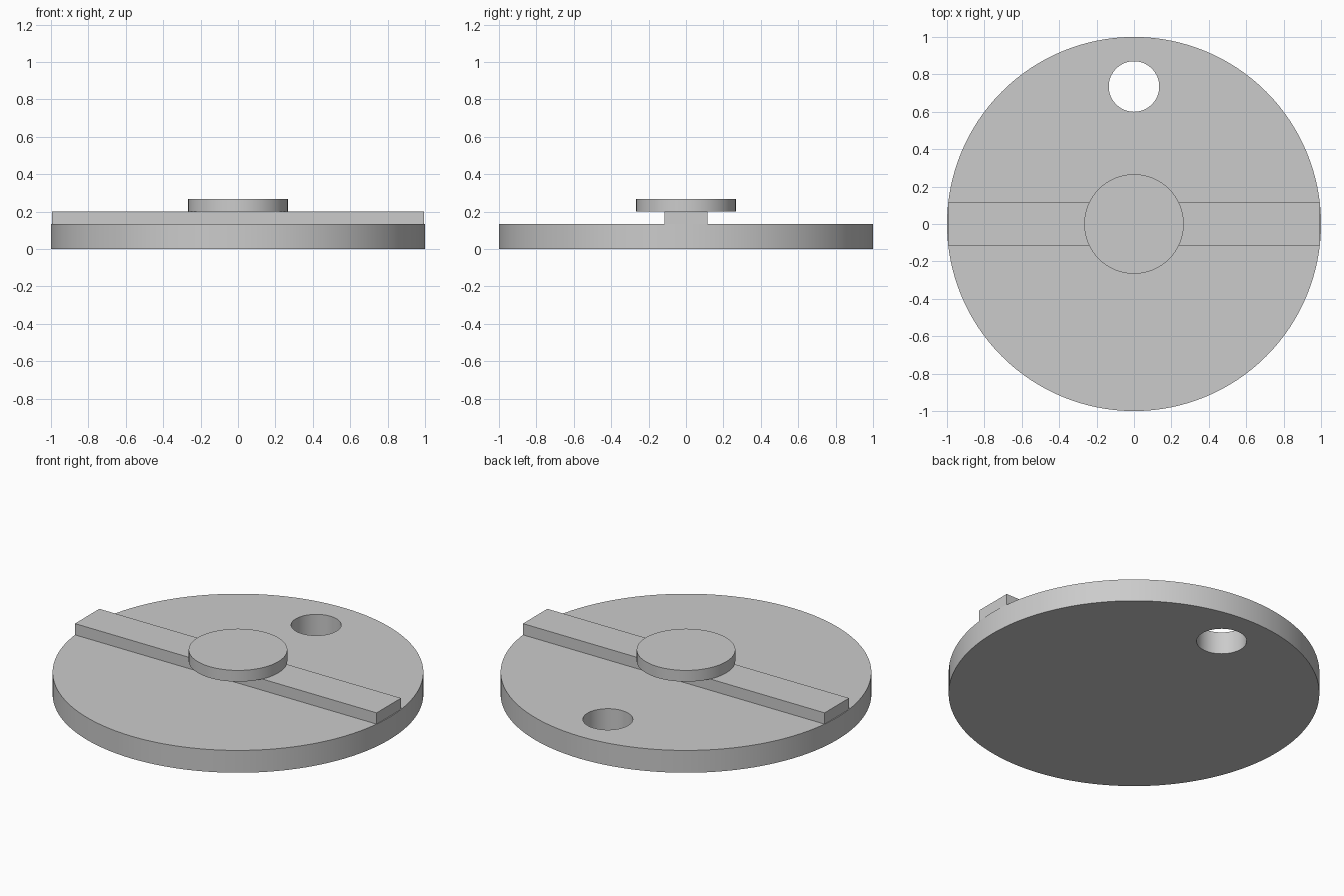
import bpy
import math

cube = bpy.data.objects.get("Cube")
if cube:
    bpy.data.objects.remove(cube, do_unlink=True)

# Single plain grey
grey = bpy.data.materials.new("plain_grey")
grey.use_nodes = True
colour = (0.6, 0.6, 0.6, 1)
grey.diffuse_color = colour
grey.node_tree.nodes["Principled BSDF"].inputs["Base Color"].default_value = colour

BASE_TOP, BAR_TOP, KNOB_TOP = 0.133, 0.2, 0.267
BAR_HALF_WIDTH = 0.115


def finish(name):
    obj = bpy.context.object
    obj.name = obj.data.name = name
    obj.data.materials.append(grey)
    return obj


def disc(name, radius, bottom, top, y=0, sides=128):
    bpy.ops.mesh.primitive_cylinder_add(
        vertices=sides, radius=radius, depth=top - bottom,
        location=(0, y, (bottom + top) / 2))
    return finish(name)


def smooth(obj):
    bpy.ops.object.select_all(action="DESELECT")
    obj.select_set(True)
    bpy.context.view_layer.objects.active = obj
    bpy.ops.object.shade_smooth_by_angle(angle=math.radians(30))


# Base disc with a round through hole near the back
base = disc("base_disc", 1, 0, BASE_TOP)
cutter = disc("hole_cutter", 0.135, -0.1, BASE_TOP + 0.1, y=0.735, sides=64)
cutter.hide_render = True
cut = base.modifiers.new("hole", "BOOLEAN")
cut.operation = "DIFFERENCE"
cut.solver = "EXACT"
cut.object = cutter
bpy.context.view_layer.objects.active = base
bpy.ops.object.modifier_apply(modifier=cut.name)
bpy.data.objects.remove(cutter, do_unlink=True)
smooth(base)

# Straight bar across the disc, its corners meeting the rim
bar_length = 2 * math.sqrt(1 - BAR_HALF_WIDTH ** 2)
bpy.ops.mesh.primitive_cube_add(size=1, location=(0, 0, (BASE_TOP + BAR_TOP) / 2))
bar = finish("cross_bar")
bar.scale = (bar_length, 2 * BAR_HALF_WIDTH, BAR_TOP - BASE_TOP)
bpy.ops.object.transform_apply(location=False, rotation=False, scale=True)

# Round centre knob on top of the bar, overhanging its sides
smooth(disc("centre_knob", 0.266, BAR_TOP, KNOB_TOP, sides=96))
